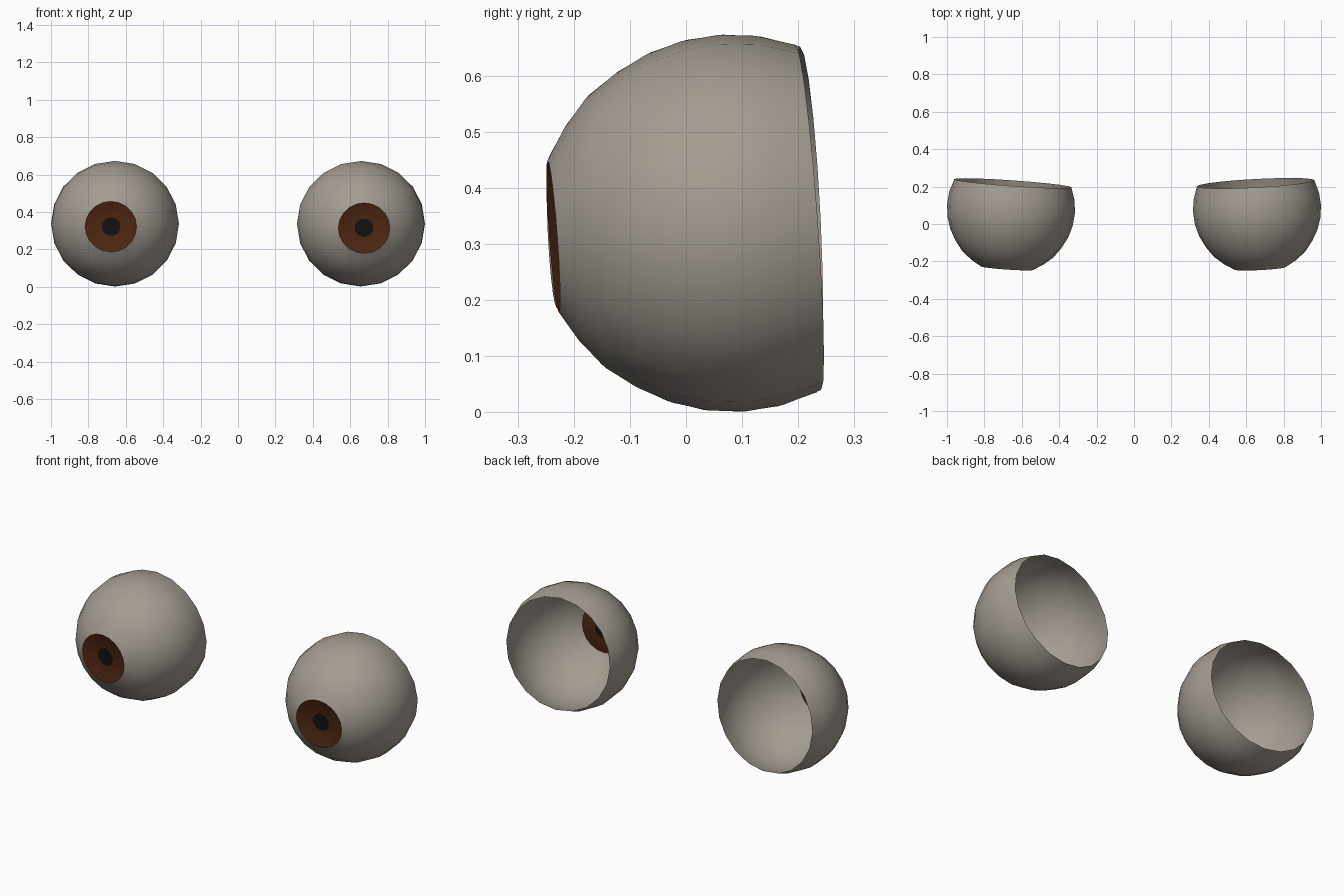
import bpy, bmesh, math

if "Cube" in bpy.data.objects:
    bpy.data.objects.remove(bpy.data.objects["Cube"])

R = 0.3425
SEGS = 20


def mat(name, rgb):
    m = bpy.data.materials.new(name)
    m.diffuse_color = (*rgb, 1)
    m.use_nodes = True
    m.node_tree.nodes["Principled BSDF"].inputs["Base Color"].default_value = m.diffuse_color
    return m


MATS = [mat("warm_white", (0.37, 0.335, 0.29)),
        mat("brown", (0.08, 0.02, 0.006)),
        mat("black", (0.006, 0.006, 0.006))]

# Profile (radius, y) from pupil rim outwards to the open back edge
iris_y = -R * math.cos(math.radians(23)) * 1.015
PROFILE = [(0.05, iris_y + 0.018), (0.094, iris_y + 0.012), (0.138, iris_y)]
for a in (33.75, 45, 56.25, 67.5, 78.75, 90, 101.25, 113.5):
    t = math.radians(a)
    k = 1.01 if a < 50 else 1.0
    PROFILE.append((R * k * math.sin(t), -R * k * math.cos(t)))


def eyeball(name, x, pitch, yaw):
    bm = bmesh.new()
    rings = []
    for r, y in PROFILE:
        rings.append([bm.verts.new((r * math.cos(2 * math.pi * i / SEGS), y,
                                    0.982 * r * math.sin(2 * math.pi * i / SEGS)))
                      for i in range(SEGS)])
    # pupil cap, dished iris (two bands), then the white shell
    bm.faces.new(rings[0]).material_index = 2
    for k in range(len(rings) - 1):
        for i in range(SEGS):
            j = (i + 1) % SEGS
            f = bm.faces.new((rings[k][i], rings[k + 1][i], rings[k + 1][j], rings[k][j]))
            f.material_index = 1 if k < 2 else 0
    bm.normal_update()
    # make the shell face outwards
    bmesh.ops.recalc_face_normals(bm, faces=bm.faces)
    front = min(bm.faces, key=lambda f: f.calc_center_median().y + 9 * (f.material_index != 2))
    if front.normal.y > 0:
        bmesh.ops.reverse_faces(bm, faces=bm.faces)
    me = bpy.data.meshes.new(name)
    bm.to_mesh(me)
    bm.free()
    for m in MATS:
        me.materials.append(m)
    ob = bpy.data.objects.new(name, me)
    bpy.context.collection.objects.link(ob)
    ob.location = (x, 0.082, 0.337)
    ob.rotation_euler = (math.radians(pitch), 0, math.radians(yaw))
    bpy.ops.object.select_all(action='DESELECT')
    ob.select_set(True)
    bpy.context.view_layer.objects.active = ob
    bpy.ops.object.shade_smooth_by_angle(angle=math.radians(30))


# Each eye looks slightly down and outwards
eyeball("left_eyeball", -0.6575, 2.8, -4.0)
eyeball("right_eyeball", 0.6575, 4.2, 3.0)
